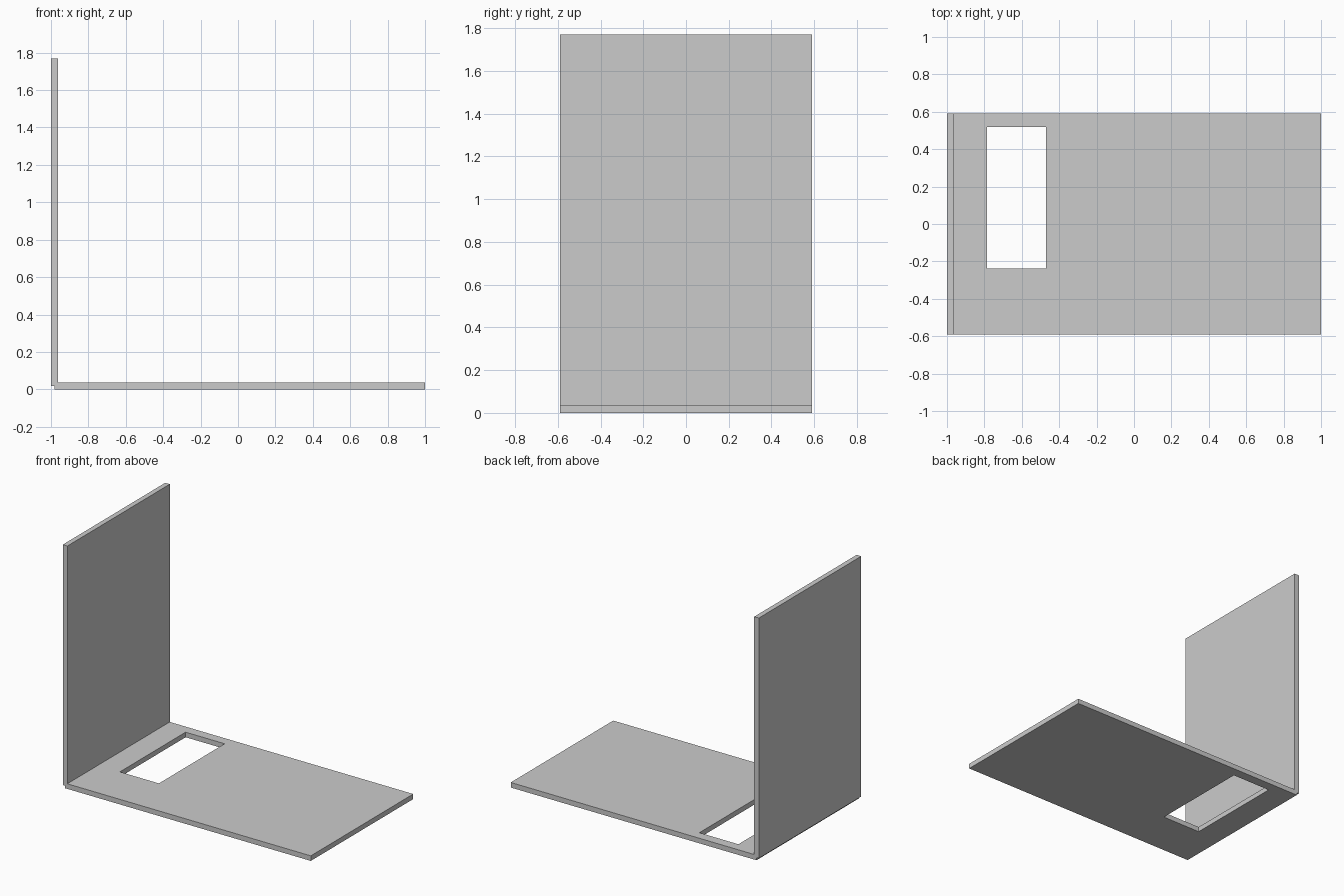
import bpy, bmesh

if "Cube" in bpy.data.objects:
    bpy.data.objects.remove(bpy.data.objects["Cube"])

T = 0.037        # plate thickness
W = 0.59         # half width in y
H = 1.77         # overall height


def new_object(name, bm):
    bmesh.ops.recalc_face_normals(bm, faces=bm.faces[:])
    mesh = bpy.data.meshes.new(name)
    bm.to_mesh(mesh)
    bm.free()
    obj = bpy.data.objects.new(name, mesh)
    bpy.context.collection.objects.link(obj)
    return obj


def corners(x0, x1, y0, y1):
    return [(x0, y0), (x1, y0), (x1, y1), (x0, y1)]


def plate(name, outer, z0, z1, hole=None):
    """Flat slab from a rectangle, optionally with a rectangular opening."""
    bm = bmesh.new()
    ring = [bm.verts.new((x, y, z0)) for x, y in corners(*outer)]
    if hole:
        inner = [bm.verts.new((x, y, z0)) for x, y in corners(*hole)]
        for i in range(4):
            j = (i + 1) % 4
            bm.faces.new((ring[i], ring[j], inner[j], inner[i]))
    else:
        bm.faces.new(ring)
    # keep the bottom faces and raise a copy to close the slab
    ext = bmesh.ops.extrude_face_region(bm, geom=bm.faces[:], use_keep_orig=True)
    top = [g for g in ext["geom"] if isinstance(g, bmesh.types.BMVert)]
    bmesh.ops.translate(bm, verts=top, vec=(0, 0, z1 - z0))
    return new_object(name, bm)


# floor plate with the off-centre rectangular opening
plate("floor_plate", (-1 + T / 2, 1, -W, W), 0, T,
      hole=(-0.786, -0.471, -0.238, 0.519))

# upright plate, meeting the floor at mid-thickness
plate("upright_plate", (-1, -1 + T, -W, W), T / 2, H)
